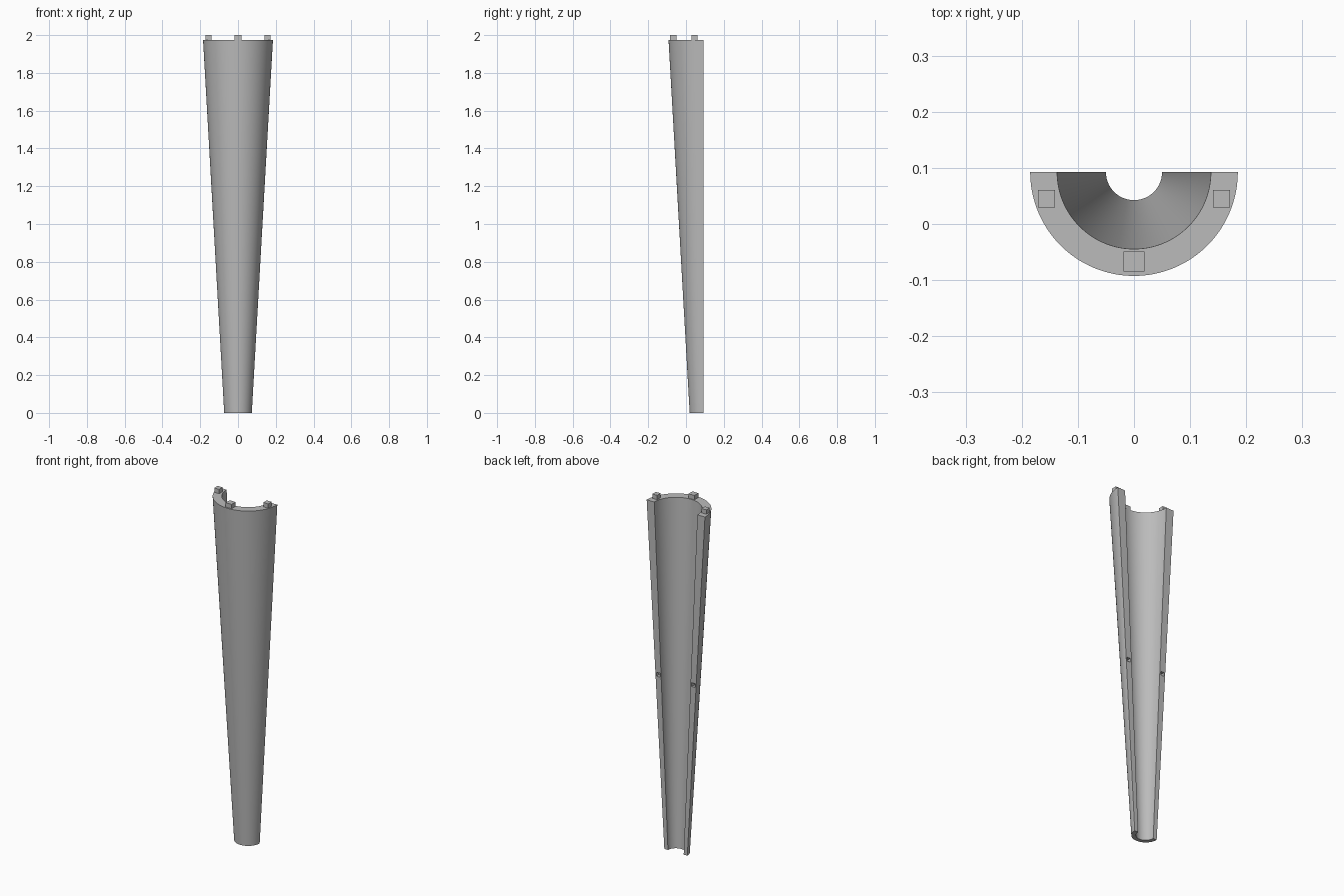
import bpy, bmesh, math
from mathutils import Vector

if "Cube" in bpy.data.objects:
    bpy.data.objects.remove(bpy.data.objects["Cube"], do_unlink=True)

AXIS_Y = 0.0925   # back cut plane, which holds the cone axis
RIM_Z = 1.975     # top rim of the shell

# Single grey material
grey = bpy.data.materials.new("light_grey")
grey.use_nodes = True
grey.diffuse_color = (0.5, 0.5, 0.5, 1)
grey.node_tree.nodes["Principled BSDF"].inputs["Base Color"].default_value = (0.5, 0.5, 0.5, 1)


def finish(name, bm):
    bmesh.ops.recalc_face_normals(bm, faces=bm.faces)
    mesh = bpy.data.meshes.new(name)
    bm.to_mesh(mesh)
    bm.free()
    mesh.materials.append(grey)
    obj = bpy.data.objects.new(name, mesh)
    bpy.context.collection.objects.link(obj)
    return obj


def box(name, center, size):
    bm = bmesh.new()
    bmesh.ops.create_cube(bm, size=1)
    bmesh.ops.scale(bm, vec=Vector(size), verts=bm.verts)
    bmesh.ops.translate(bm, vec=Vector(center), verts=bm.verts)
    return finish(name, bm)


# Tapered half shell: wall section swept half a turn around the front
bm = bmesh.new()
section = [(0.073, 0), (0.185, RIM_Z), (0.137, RIM_Z), (0.05, 0)]
verts = [bm.verts.new((r, AXIS_Y, z)) for r, z in section]
edges = [bm.edges.new((verts[i], verts[(i + 1) % 4])) for i in range(4)]
bmesh.ops.spin(bm, geom=verts + edges, cent=(0, AXIS_Y, 0), axis=(0, 0, 1),
               angle=-math.pi, steps=64)
bmesh.ops.holes_fill(bm, edges=[e for e in bm.edges if e.is_boundary], sides=4)
shell = finish("half_cone_shell", bm)

# Square pin sockets halfway up both cut faces
bpy.context.view_layer.objects.active = shell
for side in (-1, 1):
    cutter = box("socket_cutter", (side * 0.112, AXIS_Y, 0.99), (0.022, 0.05, 0.022))
    cutter.hide_render = True
    cut = shell.modifiers.new("socket", 'BOOLEAN')
    cut.operation = 'DIFFERENCE'
    cut.solver = 'EXACT'
    cut.object = cutter
    bpy.ops.object.modifier_apply(modifier=cut.name)
    bpy.data.objects.remove(cutter, do_unlink=True)

# Smooth the curved walls, keep the rims sharp
bpy.ops.object.select_all(action='DESELECT')
shell.select_set(True)
bpy.ops.object.shade_smooth_by_angle(angle=math.radians(30))

# Locating pegs on the top rim
PEG_Z = RIM_Z + 0.0125
box("front_peg", (0, -0.067, PEG_Z), (0.037, 0.036, 0.025))
for name, side in (("left_peg", 1), ("right_peg", -1)):
    box(name, (side * 0.156, 0.045, PEG_Z), (0.031, 0.031, 0.025))
